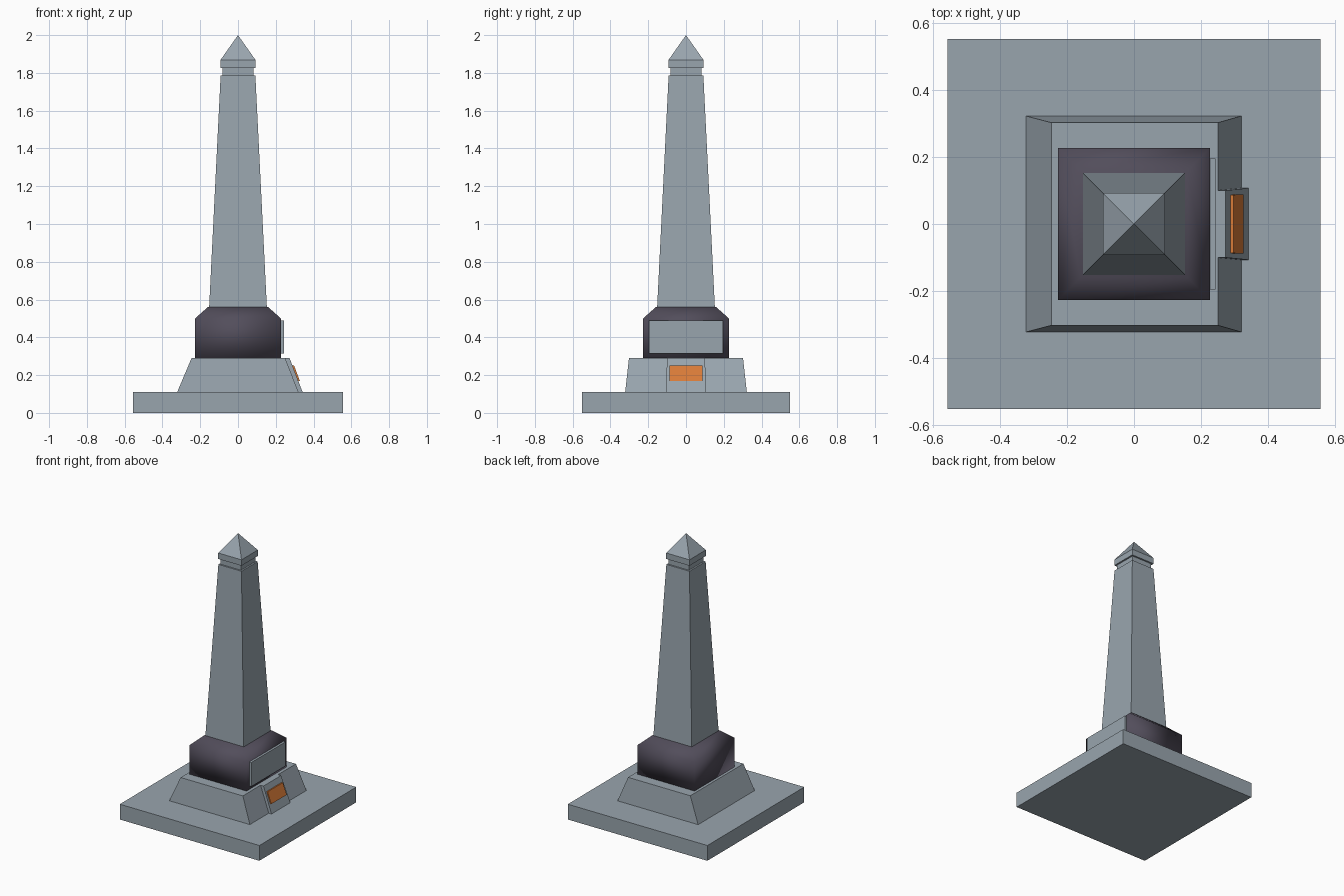
import bpy

if "Cube" in bpy.data.objects:
    bpy.data.objects.remove(bpy.data.objects["Cube"])


def material(name, rgb):
    m = bpy.data.materials.new(name)
    m.diffuse_color = (*rgb, 1)
    m.use_nodes = True
    m.node_tree.nodes["Principled BSDF"].inputs["Base Color"].default_value = m.diffuse_color
    return m


stone = material("grey_stone", (0.318, 0.376, 0.423))
dark = material("dark_stone", (0.085, 0.075, 0.105))
orange = material("orange_plaque", (0.70, 0.20, 0.04))


def rect(x0, x1, y, z):
    return [(x0, -y, z), (x1, -y, z), (x1, y, z), (x0, y, z)]


def square(h, z):
    return rect(-h, h, h, z)


def loft(name, rings, mat, apex=None, smooth=False):
    """Skin a stack of four-sided rings, closed below and above (or to an apex)."""
    verts = [v for r in rings for v in r]
    faces = [(3, 2, 1, 0)]
    for k in range(len(rings) - 1):
        for i in range(4):
            a, b = 4 * k + i, 4 * k + (i + 1) % 4
            faces.append((a, b, b + 4, a + 4))
    t = 4 * (len(rings) - 1)
    if apex:
        verts.append(apex)
        faces += [(t + i, t + (i + 1) % 4, len(verts) - 1) for i in range(4)]
    else:
        faces.append((t, t + 1, t + 2, t + 3))
    me = bpy.data.meshes.new(name)
    me.from_pydata(verts, [], faces)
    me.materials.append(mat)
    for p in me.polygons:
        p.use_smooth = smooth
    ob = bpy.data.objects.new(name, me)
    bpy.context.collection.objects.link(ob)
    return ob


# Ground slab and sloped plinth
loft("base_slab", [rect(-.556, .556, .551, 0), rect(-.556, .556, .551, .11)], stone)
loft("plinth", [rect(-.322, .32, .322, .11), rect(-.246, .25, .302, .29)], stone)

# Sloped bracket on the right side with its plaque
loft("plaque_bracket", [rect(.27, .342, .107, .11), rect(.22, .273, .10, .29)], stone)
loft("plaque", [rect(.30, .327, .088, .17), rect(.27, .297, .087, .25)], orange)

# Smooth dark block with chamfered shoulder
loft("dark_block", [square(.227, .29), square(.227, .50), square(.16, .56)],
     dark, smooth=True)
loft("side_panel", [rect(.22, .243, .195, .315), rect(.22, .243, .195, .488)], stone)

# Tapered shaft, recessed neck and pointed cap
loft("shaft", [square(.153, .555), square(.092, 1.785)], stone)
loft("neck", [square(.081, 1.78), square(.081, 1.83)], stone)
loft("cap", [square(.093, 1.825), square(.093, 1.868)], stone, apex=(0, 0, 2))
